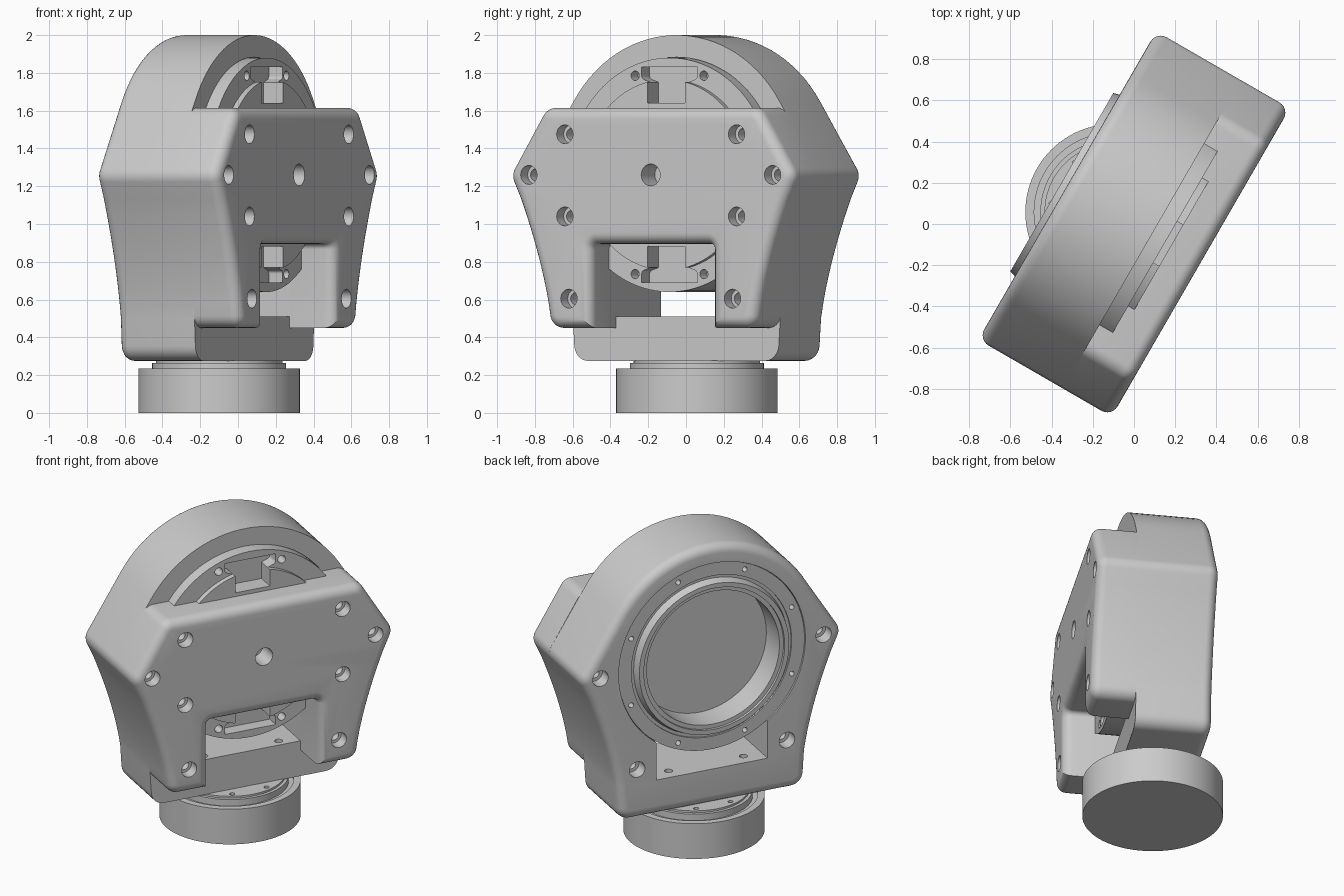
import bpy, bmesh, math
from mathutils import Vector, Matrix

if "Cube" in bpy.data.objects:
    bpy.data.objects.remove(bpy.data.objects["Cube"])

# Local frame: X = along the housing, Y = up, Z = out of the front plate
C, S = math.cos(math.radians(30)), 0.5
FRAME = Matrix(((S, 0, C, 0), (C, 0, -S, 0), (0, 1, 0, 0), (0, 0, 0, 1)))
AXIS = 1.26            # height of the motor axis
BASE_N = -0.115        # depth of the base axis
BACK, STEP, FRONT = -0.374, 0.10, 0.374

grey = bpy.data.materials.new("light_grey")
grey.diffuse_color = (0.6, 0.6, 0.6, 1)
grey.use_nodes = True
grey.node_tree.nodes["Principled BSDF"].inputs["Base Color"].default_value = grey.diffuse_color


def rounded(pts):
    """Round the corners of a list of (x, y, radius) with true arcs."""
    out = []
    for i, (x, y, r) in enumerate(pts):
        p = Vector((x, y))
        if not r:
            out.append(p)
            continue
        a = (Vector(pts[i - 1][:2]) - p).normalized()
        b = (Vector(pts[(i + 1) % len(pts)][:2]) - p).normalized()
        half = a.angle(b) / 2
        mid = p + (a + b).normalized() * r / math.sin(half)
        d0, d1 = p + a * r / math.tan(half) - mid, p + b * r / math.tan(half) - mid
        turn = math.pi - 2 * half
        for k in range(7):
            f = k / 6
            out.append(mid + (d0 * math.sin((1 - f) * turn) + d1 * math.sin(f * turn)) / math.sin(turn))
    return out


def mirrored(half):
    return half + [(-x, y, r) for x, y, r in reversed(half)]


def prism(bm, pts, n0, n1, bevel_at=None, radius=0.058):
    area = sum(pts[i - 1][0] * p[1] - p[0] * pts[i - 1][1] for i, p in enumerate(pts))
    if area < 0:
        pts = pts[::-1]
    low = [bm.verts.new((p[0], p[1], n0)) for p in pts]
    high = [bm.verts.new((p[0], p[1], n1)) for p in pts]
    bm.faces.new(low[::-1])
    bm.faces.new(high)
    for i in range(len(pts)):
        j = (i + 1) % len(pts)
        bm.faces.new((low[i], low[j], high[j], high[i]))
    bm.normal_update()
    if bevel_at is not None:
        edges = [e for e in bm.edges if all(abs(v.co.z - bevel_at) < 1e-5 for v in e.verts)]
        bmesh.ops.bevel(bm, geom=edges, offset=radius, segments=6, profile=0.5,
                        affect='EDGES', clamp_overlap=False)


def revolve(bm, profile, x=0, y=0, steps=32, mat=None):
    """Closed lathe around local Z from (radius, depth) pairs, first and last on the axis."""
    mat = mat or Matrix.Translation((x, y, 0))
    if profile[0][1] > profile[-1][1]:
        profile = profile[::-1]
    rings = []
    for r, n in profile:
        count = 1 if r == 0 else steps
        rings.append([bm.verts.new(mat @ Vector((r * math.cos(2 * math.pi * k / steps),
                      r * math.sin(2 * math.pi * k / steps), n))) for k in range(count)])
    for a, b in zip(rings, rings[1:]):
        for k in range(steps):
            j = (k + 1) % steps
            loop = [a[k % len(a)], a[j % len(a)], b[j % len(b)], b[k % len(b)]]
            bm.faces.new(list(dict.fromkeys(loop)))


def drill(bm, x, y, r, n0, n1, mat=None):
    revolve(bm, [(0, n0), (r, n0), (r, n1), (0, n1)], x, y, 20, mat)


def finish(name, bm):
    bm.transform(FRAME)
    bm.normal_update()
    me = bpy.data.meshes.new(name)
    bm.to_mesh(me)
    bm.free()
    me.materials.append(grey)
    ob = bpy.data.objects.new(name, me)
    bpy.context.collection.objects.link(ob)
    return ob


def cut(ob, bm):
    tool = finish(ob.name + "_cutter", bm)
    tool.hide_render = True
    uncut = ob.data.copy()
    mod = ob.modifiers.new("cut", 'BOOLEAN')
    mod.operation, mod.solver, mod.object = 'DIFFERENCE', 'EXACT', tool
    bpy.context.view_layer.objects.active = ob
    bpy.ops.object.modifier_apply(modifier=mod.name)
    if not ob.data.polygons:
        ob.data = uncut
    bpy.data.objects.remove(tool)


def side(z):
    """Half width of the flared lower flank."""
    return 0.62 + 0.25 * (max(z - 0.35, 0) / 0.91) ** 1.6


flank = [(side(z), z, 0) for z in [1.13 - 0.07 * k for k in range(10)]]
corner = (0.875, AXIS, 0.08)

# Housing: dome, flared flanks, open through the middle
dome = [(0.74 * math.cos(math.radians(a)), AXIS + 0.74 * math.sin(math.radians(a)), 0)
        for a in range(88, 31, -4)]
bm = bmesh.new()
prism(bm, rounded(mirrored(dome + [corner] + flank + [(0.62, 0.275, 0.085)])), BACK, STEP, BACK)
housing = finish("housing", bm)
bm = bmesh.new()
R = 0.623
start = math.asin(0.37 / R) - math.pi / 2
opening = [(R * math.cos(a), AXIS + R * math.sin(a)) for a in
           [start + (math.pi - 2 * start) * k / 72 for k in range(73)]]
prism(bm, opening + [(-0.37, 0.51), (0.37, 0.51)], -0.6, 0.3)
for s in (-1, 1):
    for x, z in ((0.745, AXIS), (0.50, 0.605)):
        revolve(bm, [(0, -0.5), (0.052, -0.5), (0.052, -0.29), (0.03, -0.29), (0.03, -0.1), (0, -0.1)],
                s * x, z, 24)
cut(housing, bm)
# Floor screw holes
bm = bmesh.new()
for sx in (-1, 1):
    for n in (-0.285, 0.045):
        m = Matrix.Translation((sx * 0.25, 0, n)) @ Matrix.Rotation(-math.pi / 2, 4, 'X')
        drill(bm, 0, 0, 0.025, 0.42, 0.6, m)
cut(housing, bm)

# Front plate with two legs around a notch
half = [(0.655, 1.615, 0.08), corner] + [p for p in flank if p[1] > 0.55]
half += [(side(0.45), 0.45, 0.075), (0.37, 0.45, 0), (0.37, 0.895, 0.03)]
bm = bmesh.new()
prism(bm, rounded(mirrored(half)), STEP, FRONT, FRONT)
plate = finish("front_plate", bm)
bm = bmesh.new()
for s in (-1, 1):
    for x, z in ((0.525, 1.475), (0.745, AXIS), (0.525, 1.04), (0.50, 0.605)):
        revolve(bm, [(0, 0.5), (0.05, 0.5), (0.05, 0.30), (0.032, 0.30), (0.032, 0.15), (0, 0.15)],
                s * x, z, 24)
drill(bm, 0, AXIS, 0.058, 0.23, 0.5)
cut(plate, bm)

# Motor: stepped disc with a bore at the back
bm = bmesh.new()
revolve(bm, [(0, 0.21), (0.505, 0.21), (0.505, 0.175), (0.62, 0.175), (0.62, -0.366),
             (0.535, -0.366), (0.535, -0.355), (0.515, -0.355), (0.5, -0.405), (0.47, -0.405),
             (0.47, -0.388), (0.443, -0.388), (0.443, -0.2), (0, -0.2)], 0, AXIS, 96)
motor = finish("motor", bm)
bm = bmesh.new()
for s in (-1, 1):
    key = mirrored([(0.17, 0.57, 0), (0.17, 0.51, 0.02), (0.115, 0.49, 0), (0.115, 0.38, 0)])
    prism(bm, [(p[0], AXIS + s * p[1]) for p in rounded(key)], 0.09, 0.4)
    for sx in (-1, 1):
        drill(bm, sx * 0.21, AXIS + s * 0.525, 0.025, 0.1, 0.4)
for k in range(8):
    a = math.radians(22.5 + 45 * k)
    drill(bm, 0.58 * math.cos(a), AXIS + 0.58 * math.sin(a), 0.016, -0.5, -0.32)
cut(motor, bm)

# Round base with neck
up = Matrix.Translation((0, 0, BASE_N)) @ Matrix.Rotation(-math.pi / 2, 4, 'X')
bm = bmesh.new()
revolve(bm, [(0, 0), (0.428, 0), (0.428, 0.235), (0.385, 0.235), (0.385, 0.222), (0.355, 0.222),
             (0.355, 0.265), (0.335, 0.265), (0.335, 0.278), (0, 0.278)], steps=96, mat=up)
base = finish("base", bm)
bm = bmesh.new()
for k in range(8):
    a = math.radians(22.5 + 45 * k)
    drill(bm, 0, 0, 0.016, 0.24, 0.4,
          up @ Matrix.Translation((0.3 * math.cos(a), 0.3 * math.sin(a), 0)))
cut(base, bm)

# Smooth shading with sharp edges kept
bpy.ops.object.select_all(action='DESELECT')
for ob in (housing, plate, motor, base):
    ob.select_set(True)
bpy.context.view_layer.objects.active = housing
bpy.ops.object.shade_smooth_by_angle(angle=math.radians(30))
